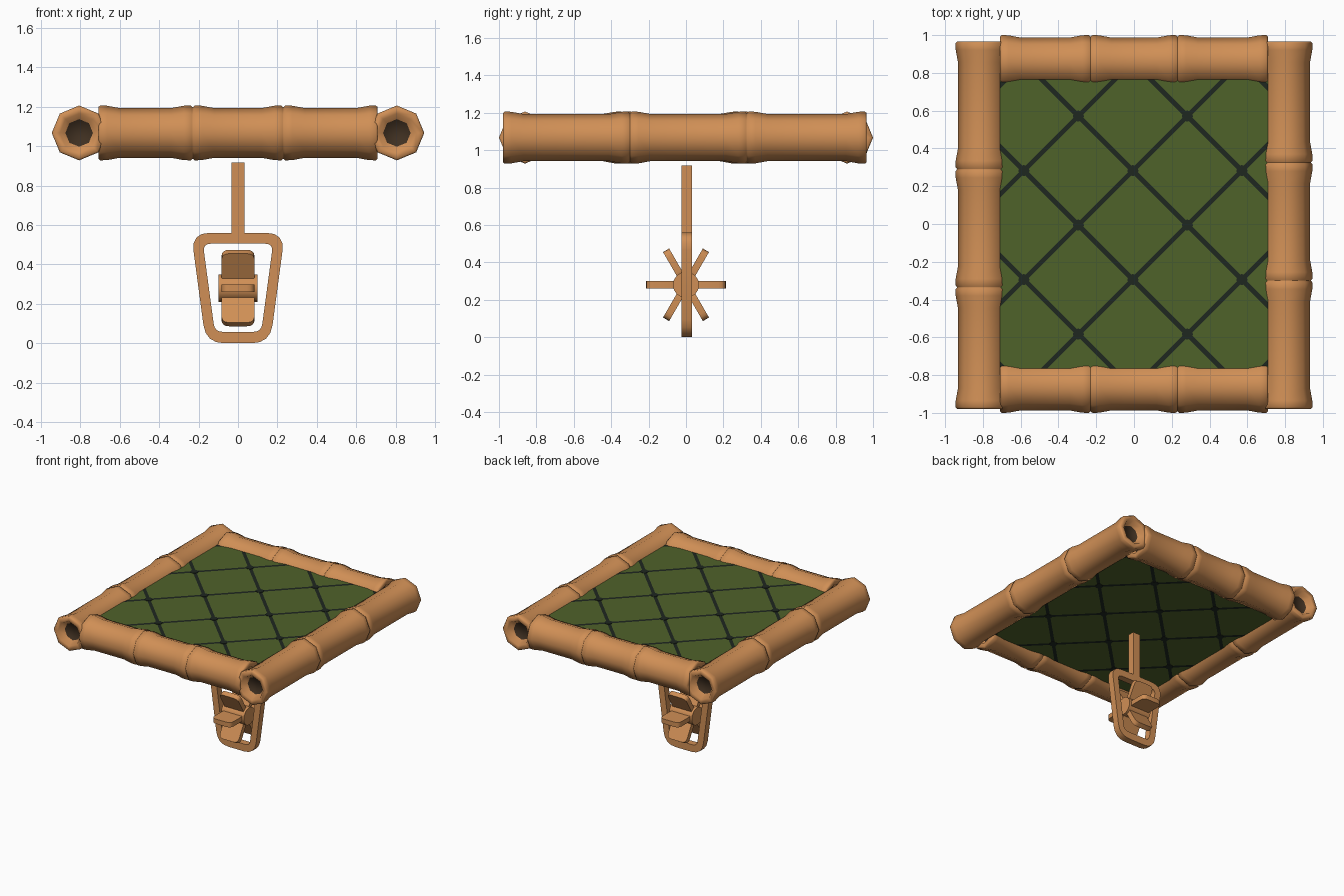
import bpy, bmesh, math
from mathutils import Matrix, Vector

if "Cube" in bpy.data.objects:
    bpy.data.objects.remove(bpy.data.objects["Cube"])

def mat(name, rgb):
    m = bpy.data.materials.new(name)
    m.diffuse_color = (*rgb, 1)
    m.use_nodes = True
    m.node_tree.nodes["Principled BSDF"].inputs["Base Color"].default_value = m.diffuse_color
    return m

WOOD = mat("bamboo_tan", (0.63, 0.275, 0.092))
HOLLOW = mat("hollow_dark_brown", (0.05, 0.029, 0.015))
CLOTH = mat("cloth_green", (0.078, 0.122, 0.023))
CORD = mat("cord_dark", (0.013, 0.020, 0.014))

def finish(name, bm, mats, smooth=None):
    bmesh.ops.recalc_face_normals(bm, faces=bm.faces)
    me = bpy.data.meshes.new(name)
    bm.to_mesh(me)
    bm.free()
    ob = bpy.data.objects.new(name, me)
    bpy.context.collection.objects.link(ob)
    for m in mats:
        me.materials.append(m)
    if smooth:
        bpy.ops.object.select_all(action='DESELECT')
        ob.select_set(True)
        bpy.context.view_layer.objects.active = ob
        bpy.ops.object.shade_smooth_by_angle(angle=math.radians(smooth))
    return ob

def bamboo(name, stops, matrix):
    """Octagonal bamboo pole along local z with swollen joints and hollow ends."""
    prof = []
    for a, b in zip(stops, stops[1:]):
        prof += [(a + .001, .131), (a + .010, .139), (a + .045, .138), (a + .11, .126),
                 (b - .11, .126), (b - .045, .138), (b - .010, .139), (b - .001, .131)]
    lo, hi = stops[0], stops[-1]
    prof = [(lo + .05, .07), (lo + .003, .098)] + prof + [(hi - .003, .098), (hi - .05, .07)]
    bm = bmesh.new()
    rings = [[bm.verts.new((r * math.cos(k * math.pi / 4), r * math.sin(k * math.pi / 4), z))
              for k in range(8)] for z, r in prof]
    for p, q in zip(rings, rings[1:]):
        for k in range(8):
            bm.faces.new((p[k], p[(k + 1) % 8], q[(k + 1) % 8], q[k]))
    for ring in (rings[0], rings[-1]):
        bm.faces.new(ring).material_index = 1
    bmesh.ops.transform(bm, matrix=matrix, verts=bm.verts)
    return finish(name, bm, [WOOD, HOLLOW], 62)

# Bamboo frame
ZC = 1.067
along_y = Matrix.Rotation(-math.pi / 2, 4, 'X')
along_x = Matrix.Rotation(math.pi / 2, 4, 'Y')
half_turn = Matrix.Rotation(math.pi, 4, 'Z')
front = Matrix.Translation((0, -.861, ZC)) @ along_x
bamboo("right_pole", (-.98, -.30, .325, .967), Matrix.Translation((.806, 0, ZC)) @ along_y)
bamboo("left_pole", (-.98, -.335, .29, .967), Matrix.Translation((-.806, 0, ZC)) @ along_y)
ends = (-.71, -.23, .23, .71)
bamboo("front_pole", ends, front)
bamboo("back_pole", ends, half_turn @ front)

# Padded cloth slab, cut along the diagonal cords
X, Y, Z0, Z1, W = .735, .79, .995, 1.14, .0125
bm = bmesh.new()
bmesh.ops.create_cube(bm, size=1, matrix=Matrix.Translation((0, 0, (Z0 + Z1) / 2))
                      @ Matrix.Diagonal((2 * X, 2 * Y, Z1 - Z0, 1)))
STEP, OFF = .577, .277
diag_a, diag_b = Vector((1, 1, 0)).normalized(), Vector((1, -1, 0)).normalized()
lines = [(diag_a, (OFF + STEP * k) / math.sqrt(2)) for k in range(-3, 3)]
lines += [(diag_b, STEP * (k + .5) / math.sqrt(2)) for k in range(-3, 3)]
for n, d in lines:
    for s in (-W, W):
        bmesh.ops.bisect_plane(bm, geom=bm.verts[:] + bm.edges[:] + bm.faces[:], dist=1e-6,
                               plane_co=n * (d + s), plane_no=n)
for f in bm.faces:
    c = f.calc_center_median()
    f.material_index = int(any(abs(c.dot(n) - d) < W for n, d in lines))
finish("cloth_slab", bm, [CLOTH, CORD])

# Knots where the cords cross, above and below
bm = bmesh.new()
for i in range(-3, 4):
    for j in range(-3, 4):
        c, d = OFF + STEP * i, STEP * (j + .5)
        x, y = (c + d) / 2, (c - d) / 2
        if abs(x) < .65 and abs(y) < .7:
            for z in (Z0, Z1):
                bmesh.ops.create_cone(bm, cap_ends=True, segments=8, radius1=.03, radius2=.03,
                                      depth=.006, matrix=Matrix.Translation((x, y, z)))
finish("cord_knots", bm, [CORD])

def rounded(pts, radius, n=4):
    """Round every corner of a polygon with a small curve."""
    out = []
    for i, p in enumerate(pts):
        p = Vector(p)
        a = p + (Vector(pts[i - 1]) - p).normalized() * radius
        b = p + (Vector(pts[(i + 1) % len(pts)]) - p).normalized() * radius
        for k in range(n + 1):
            t = k / n
            out.append(a * (1 - t) ** 2 + p * 2 * t * (1 - t) + b * t * t)
    return out

# Hanging stem and rounded loop
T, YC = .027, .004
bm = bmesh.new()
bmesh.ops.create_cube(bm, size=1, matrix=Matrix.Translation((0, YC, .7335))
                      @ Matrix.Diagonal((.066, 2 * T, .367, 1)))
finish("hanger_stem", bm, [WOOD])
outer = rounded([(-.238, .56), (.238, .56), (.163, 0), (-.163, 0)], .095)
inner = rounded([(-.178, .505), (.178, .505), (.118, .058), (-.118, .058)], .04)
bm = bmesh.new()
loops = [[bm.verts.new((p.x, YC + y, p.y)) for p in path]
         for path, y in ((outer, -T), (outer, T), (inner, T), (inner, -T))]
n = len(outer)
for i in range(4):
    a, b = loops[i], loops[(i + 1) % 4]
    for k in range(n):
        bm.faces.new((a[k], a[(k + 1) % n], b[(k + 1) % n], b[k]))
finish("hanger_loop", bm, [WOOD], 40)

# Paddle wheel: hub and six blades
WZ = .28
bm = bmesh.new()
bmesh.ops.create_cone(bm, cap_ends=True, segments=16, radius1=.07, radius2=.07, depth=.2,
                      matrix=Matrix.Translation((0, 0, WZ)) @ along_x)
finish("wheel_hub", bm, [WOOD], 40)
outline = rounded([(-.084, .213), (.084, .213), (.084, .04), (-.084, .04)], .04)
for i in range(6):
    bm = bmesh.new()
    f = bm.faces.new([bm.verts.new((p.x, -.019, p.y)) for p in outline])
    ext = bmesh.ops.extrude_face_region(bm, geom=[f])
    bmesh.ops.translate(bm, vec=(0, .038, 0),
                        verts=[v for v in ext["geom"] if isinstance(v, bmesh.types.BMVert)])
    bmesh.ops.transform(bm, verts=bm.verts, matrix=Matrix.Translation((0, 0, WZ))
                        @ Matrix.Rotation(math.radians(30 + 60 * i), 4, 'X'))
    finish(f"wheel_blade_{i + 1}", bm, [WOOD], 40)
